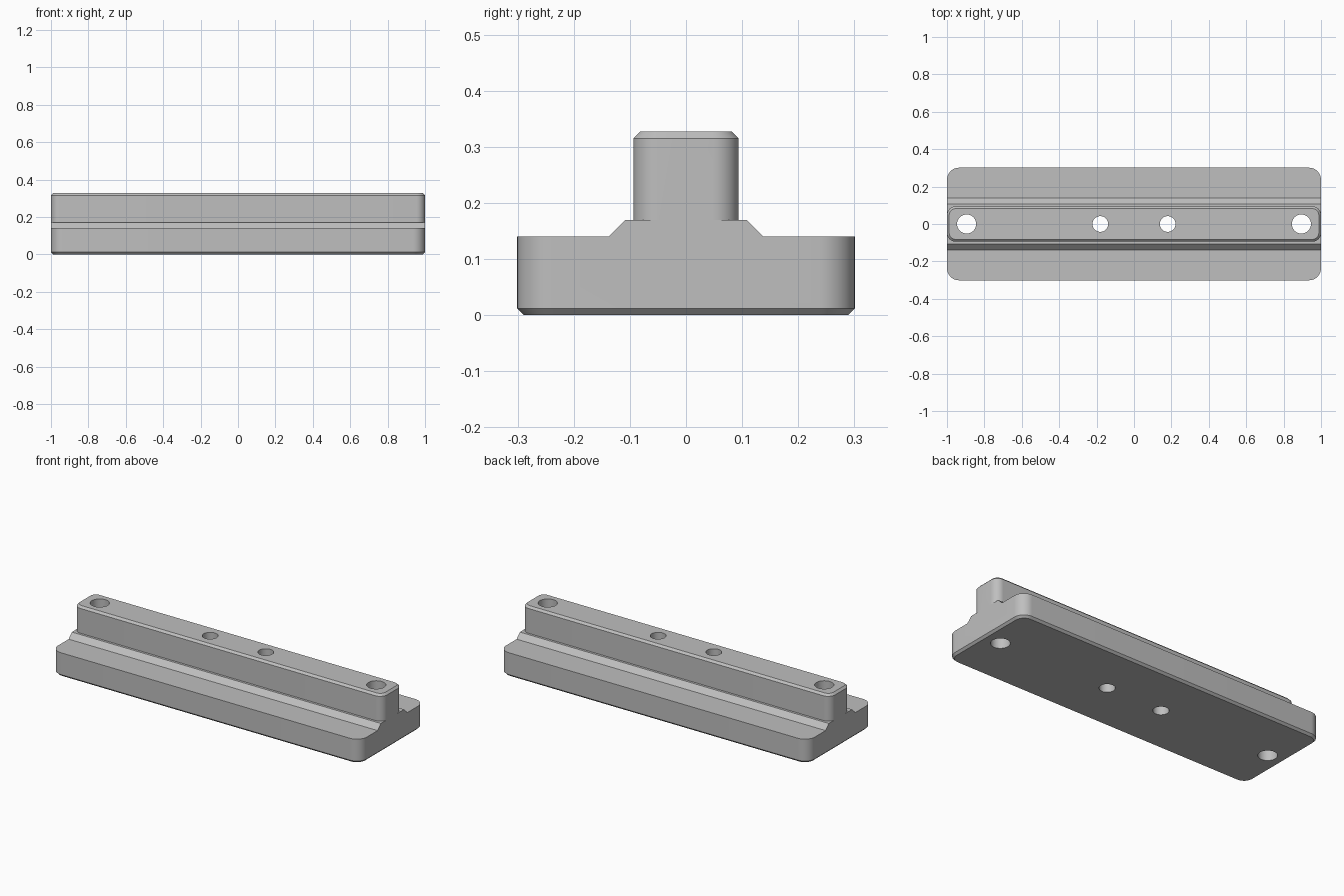
import bpy, bmesh
from math import cos, sin, pi, radians

cube = bpy.data.objects.get("Cube")
if cube:
    bpy.data.objects.remove(cube, do_unlink=True)

grey = bpy.data.materials.new("plain grey")
grey.use_nodes = True
colour = (0.52, 0.52, 0.52, 1)
grey.diffuse_color = colour
grey.node_tree.nodes["Principled BSDF"].inputs["Base Color"].default_value = colour


def rounded_rect(hx, hy, r, steps=12):
    """Outline of a rectangle with round corners, anticlockwise."""
    points = []
    for q, (sx, sy) in enumerate([(1, 1), (-1, 1), (-1, -1), (1, -1)]):
        for i in range(steps + 1):
            a = (q + i / steps) * pi / 2
            points.append((sx * (hx - r) + r * cos(a), sy * (hy - r) + r * sin(a)))
    return points


def loft(name, rings):
    """Closed solid through rings of matching points."""
    bm = bmesh.new()
    loops = [[bm.verts.new(p) for p in ring] for ring in rings]
    n = len(loops[0])
    for a, b in zip(loops, loops[1:]):
        for i in range(n):
            j = (i + 1) % n
            bm.faces.new((a[i], a[j], b[j], b[i]))
    bm.faces.new(loops[0][::-1])
    bm.faces.new(loops[-1])
    bmesh.ops.recalc_face_normals(bm, faces=bm.faces)
    mesh = bpy.data.meshes.new(name)
    bm.to_mesh(mesh)
    bm.free()
    mesh.materials.append(grey)
    obj = bpy.data.objects.new(name, mesh)
    bpy.context.collection.objects.link(obj)
    return obj


def slab(name, hy, r, levels):
    """Full-length rounded bar; levels are (height, inset) pairs."""
    return loft(name, [[(x, y, z) for x, y in rounded_rect(1 - d, hy - d, r - d)]
                       for z, d in levels])


def combine(body, tool, operation):
    mod = body.modifiers.new(operation, 'BOOLEAN')
    mod.operation = operation
    mod.solver = 'EXACT'
    mod.object = tool
    tool.hide_render = True
    bpy.context.view_layer.objects.active = body
    bpy.ops.object.modifier_apply(modifier=mod.name)
    bpy.data.objects.remove(tool, do_unlink=True)


# Wide base with chamfered underside
BASE, STEP, TOP, BEVEL = 0.14, 0.17, 0.327, 0.012
body = slab("mounting_rail", 0.301, 0.065, [(0, BEVEL), (BEVEL, 0), (BASE, 0)])

# Sloped ridge along the middle
half = [(0.138, BASE - 0.05), (0.138, BASE), (0.108, STEP)]
section = half + [(-y, z) for y, z in reversed(half)]
ridge = loft("ridge", [[(x, y, z) for y, z in section] for x in (-1, 1)])
combine(body, ridge, 'UNION')

# Narrow upper bar with chamfered top
bar = slab("upper_bar", 0.094, 0.046, [(STEP - 0.05, 0), (TOP - BEVEL, 0), (TOP, BEVEL)])
combine(body, bar, 'UNION')

# Four through holes, larger at the ends
for x, r in [(0.895, 0.051), (0.18, 0.042)]:
    for side in (-1, 1):
        drill = loft("drill", [[(side * x + r * cos(i * pi / 24), r * sin(i * pi / 24), z)
                                for i in range(48)] for z in (-0.1, 0.5)])
        combine(body, drill, 'DIFFERENCE')

# Smooth round walls, sharp edges elsewhere
bpy.ops.object.select_all(action='DESELECT')
body.select_set(True)
bpy.context.view_layer.objects.active = body
bpy.ops.object.shade_smooth_by_angle(angle=radians(25))
